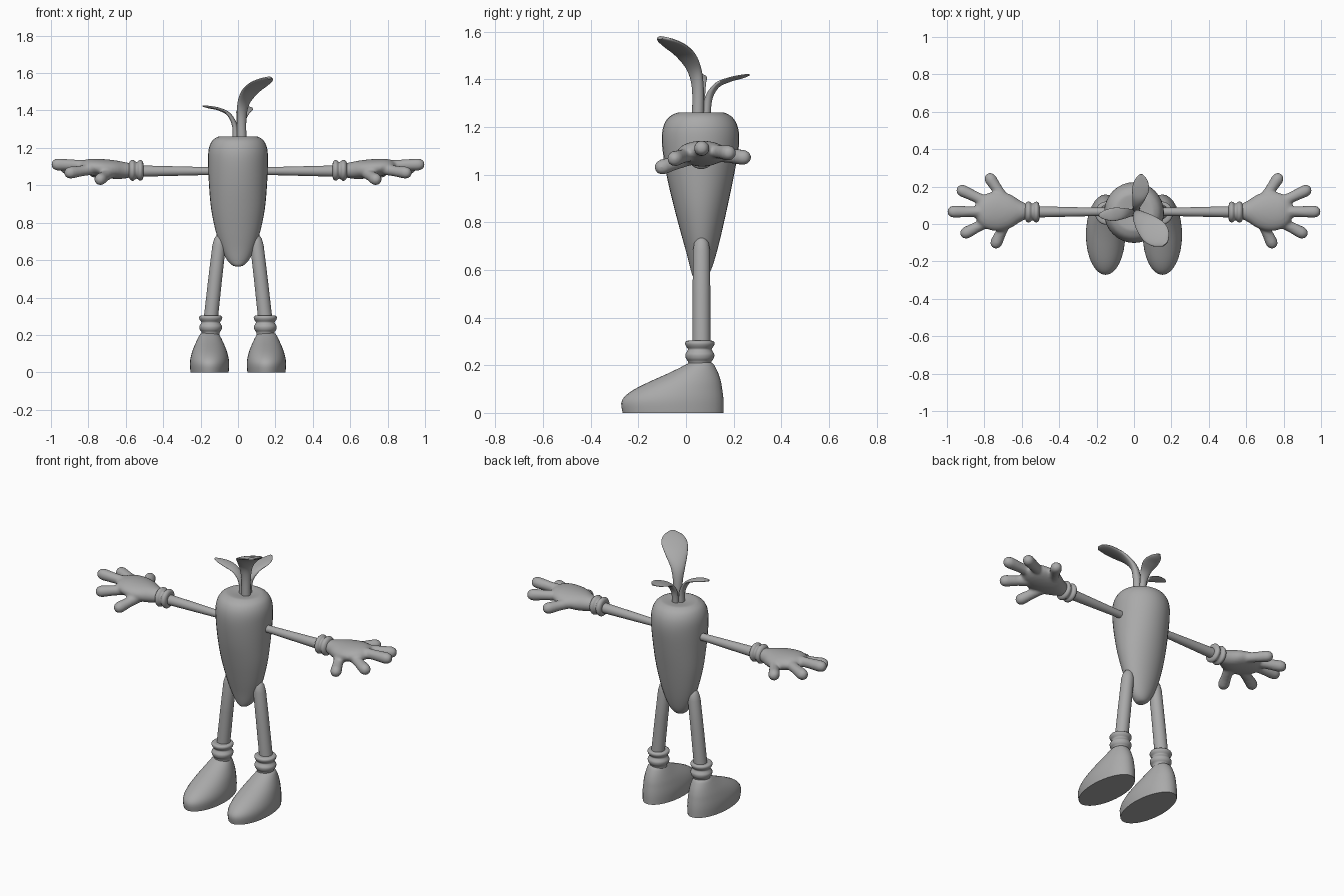
import bpy, bmesh, math
from mathutils import Vector

grey = bpy.data.materials.new("soft grey")
grey.diffuse_color = (0.4, 0.4, 0.4, 1)
X, Y, Z = Vector((1, 0, 0)), Vector((0, 1, 0)), Vector((0, 0, 1))


def loft(bm, rings, seg=32):
    """Skin closed elliptical rings, each given as (centre, half axis u, half axis v)."""
    loops = []
    for c, u, v in rings:
        loops.append([bm.verts.new(Vector(c) + u * math.cos(a) + v * math.sin(a))
                      for a in (2 * math.pi * i / seg for i in range(seg))])
    for a, b in zip(loops, loops[1:]):
        for i in range(seg):
            j = (i + 1) % seg
            bm.faces.new((a[i], a[j], b[j], b[i]))
    bm.faces.new(loops[0][::-1])
    bm.faces.new(loops[-1])


def finish(bm, name, mirror=False, blend=False):
    bmesh.ops.recalc_face_normals(bm, faces=bm.faces[:])
    mesh = bpy.data.meshes.new(name)
    bm.to_mesh(mesh)
    bm.free()
    mesh.materials.append(grey)
    mesh.shade_smooth()
    mesh.set_sharp_from_angle(angle=math.radians(50))
    ob = bpy.data.objects.new(name, mesh)
    bpy.context.collection.objects.link(ob)
    if blend:  # fuse overlapping pieces into one soft skin
        r = ob.modifiers.new("fuse", 'REMESH')
        r.mode, r.voxel_size, r.use_smooth_shade = 'VOXEL', 0.008, True
        s = ob.modifiers.new("soften", 'SMOOTH')
        s.factor, s.iterations = 0.5, 6
    if mirror:
        ob.modifiers.new("mirror", 'MIRROR')
    return ob


def build(name, rings, **kw):
    bm = bmesh.new()
    loft(bm, rings)
    return finish(bm, name, **kw)


def spline(pts, steps=6):
    """Catmull-Rom resampling of tuples of any length."""
    p = [pts[0]] + list(pts) + [pts[-1]]
    out = []
    for k in range(1, len(p) - 2):
        for s in range(steps):
            t = s / steps
            out.append(tuple(0.5 * (2 * b + (c - a) * t + (2 * a - 5 * b + 4 * c - d) * t * t
                                    + (3 * b - a - 3 * c + d) * t ** 3)
                             for a, b, c, d in zip(*p[k - 1:k + 3])))
    return out + [pts[-1]]


# Tapered body: z, half width x, front y, back y
body = [(0.566, 0.008, 0.045, 0.06), (0.572, 0.03, 0.03, 0.085), (0.6, 0.058, 0.02, 0.105),
        (0.66, 0.088, 0.005, 0.125), (0.75, 0.118, -0.02, 0.148), (0.87, 0.143, -0.052, 0.175),
        (1.0, 0.155, -0.082, 0.202), (1.12, 0.16, -0.1, 0.222), (1.19, 0.157, -0.098, 0.22),
        (1.235, 0.14, -0.078, 0.2), (1.257, 0.112, -0.045, 0.17), (1.261, 0.085, -0.02, 0.145),
        (1.255, 0.03, 0.03, 0.09)]
build("body", [((0, (f + b) / 2, z), X * w, Y * (b - f) / 2) for z, w, f, b in spline(body, 4)])

# Shoes: z, half width, toe y, heel y
shoe = [(0.0, 0.102, -0.266, 0.158), (0.04, 0.105, -0.272, 0.158), (0.07, 0.103, -0.256, 0.156),
        (0.1, 0.096, -0.215, 0.152), (0.13, 0.086, -0.155, 0.147), (0.16, 0.073, -0.088, 0.138),
        (0.185, 0.061, -0.035, 0.127), (0.205, 0.049, 0.004, 0.115), (0.214, 0.035, 0.025, 0.1)]
build("shoes", [((0.152, (f + b) / 2, z), X * w, Y * (b - f) / 2)
                for z, w, f, b in spline(shoe, 3)], mirror=True)

# Legs with a rounded top hidden by the body
leg = [(0.2, 0.15, 0.038), (0.3, 0.144, 0.038), (0.5, 0.122, 0.037), (0.68, 0.101, 0.036),
       (0.715, 0.097, 0.03), (0.735, 0.095, 0.018), (0.742, 0.095, 0.004)]
build("legs", [((x, 0.065, z), X * r, Y * r) for z, x, r in leg], mirror=True)

# Ankle socks with two rolls
sock = [(0.195, 0.047), (0.215, 0.049), (0.228, 0.058), (0.245, 0.061), (0.258, 0.054), (0.268, 0.05),
        (0.28, 0.058), (0.292, 0.062), (0.302, 0.056), (0.304, 0.036)]
build("socks", [((0.146, 0.058, z), X * r, Y * r) for z, r in spline(sock, 3)], mirror=True)

# Arms
build("arms", [((x, 0.065, 1.076), Y * r, Z * r)
               for x, r in [(0.1, 0.022), (0.2, 0.022), (0.4, 0.027), (0.56, 0.031)]], mirror=True)

# Glove cuffs with two rolls
cuff = [(0.506, 0.03), (0.508, 0.045), (0.518, 0.055), (0.53, 0.053), (0.539, 0.045), (0.548, 0.047),
        (0.56, 0.056), (0.573, 0.053), (0.582, 0.04), (0.584, 0.02)]
build("cuffs", [((x, 0.064, 1.08), Y * r, Z * r) for x, r in spline(cuff, 3)], mirror=True)

# Gloves: palm plus five fingers, fused
bm = bmesh.new()
palm = [(0.565, 0.036, 0.036, 1.08), (0.61, 0.058, 0.045, 1.08), (0.66, 0.09, 0.05, 1.084),
        (0.72, 0.106, 0.05, 1.09), (0.78, 0.098, 0.045, 1.097), (0.82, 0.075, 0.035, 1.1),
        (0.845, 0.04, 0.02, 1.1)]
loft(bm, [((x, 0.068, z), Y * w, Z * h) for x, w, h, z in spline(palm, 3)])
fingers = [((0.76, 0.066, 1.105), (0.998, 0.066, 1.112)),
           ((0.75, 0.1, 1.1), (0.947, 0.192, 1.09)),
           ((0.75, 0.03, 1.09), (0.926, -0.062, 1.063)),
           ((0.68, 0.11, 1.085), (0.786, 0.268, 1.07)),
           ((0.68, 0.02, 1.07), (0.75, -0.128, 1.023))]
for a, b in fingers:
    a, b = Vector(a), Vector(b)
    d = (b - a).normalized()
    side = d.cross(Z).normalized()
    up = side.cross(d)
    n = (b - a).length
    prof = [(0, 0.03), (n * 0.5, 0.029), (n - 0.035, 0.033), (n - 0.018, 0.029),
            (n - 0.006, 0.02), (n, 0.006)]
    loft(bm, [(a + d * t, side * r, up * r) for t, r in prof], 20)
finish(bm, "gloves", mirror=True, blend=True)


def leaf(name, side, path):
    """Path points: x, y, z, half width, half thickness."""
    pts = spline(path, 5)
    side = Vector(side).normalized()
    rings = []
    for i, p in enumerate(pts):
        t = Vector(pts[min(i + 1, len(pts) - 1)][:3]) - Vector(pts[max(i - 1, 0)][:3])
        rings.append((p[:3], side * p[3], t.cross(side).normalized() * p[4]))
    build(name, rings)


# Three leaves on top
leaf("large_leaf", (0.75, 0.66, 0),
     [(0.02, 0.05, 1.24, 0.025, 0.025), (0.02, 0.05, 1.36, 0.027, 0.023),
      (0.03, 0.035, 1.44, 0.04, 0.02), (0.065, 0.0, 1.5, 0.062, 0.016),
      (0.11, -0.045, 1.54, 0.073, 0.013), (0.145, -0.082, 1.563, 0.056, 0.011),
      (0.168, -0.108, 1.575, 0.018, 0.007)])
leaf("back_leaf", (1, -0.15, 0.1),
     [(0.012, 0.085, 1.24, 0.02, 0.018), (0.013, 0.095, 1.32, 0.02, 0.016),
      (0.024, 0.13, 1.375, 0.032, 0.011), (0.035, 0.185, 1.4, 0.045, 0.008),
      (0.04, 0.235, 1.412, 0.034, 0.007), (0.04, 0.266, 1.42, 0.008, 0.004)])
leaf("side_leaf", (0.1, 1, 0),
     [(-0.012, 0.06, 1.24, 0.02, 0.016), (-0.018, 0.06, 1.32, 0.02, 0.014),
      (-0.05, 0.056, 1.38, 0.028, 0.01), (-0.105, 0.052, 1.408, 0.036, 0.008),
      (-0.155, 0.05, 1.418, 0.026, 0.007), (-0.188, 0.048, 1.424, 0.008, 0.004)])
